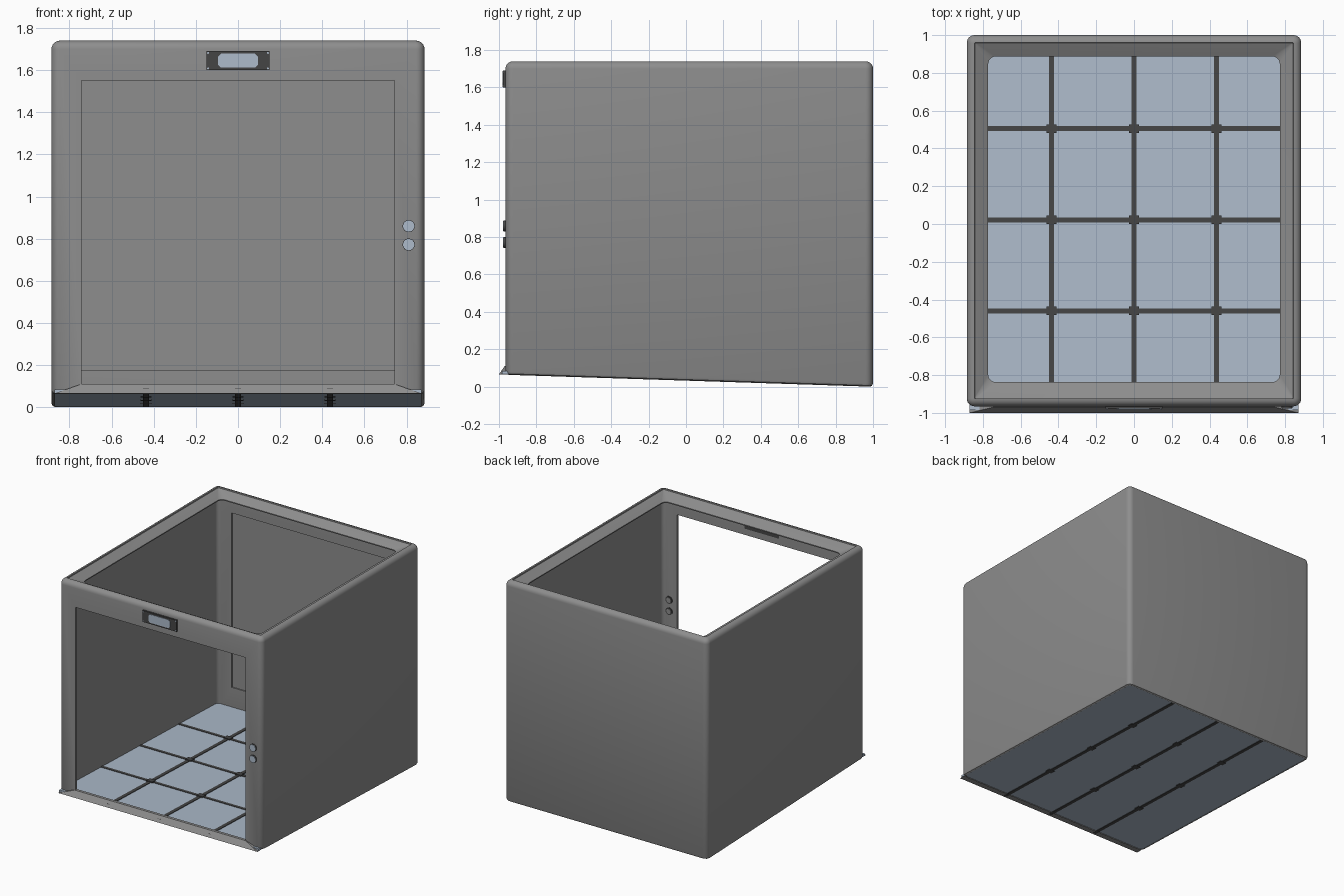
import bpy, bmesh, math

if "Cube" in bpy.data.objects:
    bpy.data.objects.remove(bpy.data.objects["Cube"])

def mat(name, c):
    m = bpy.data.materials.new(name)
    m.diffuse_color = (*c, 1)
    m.use_nodes = True
    m.node_tree.nodes["Principled BSDF"].inputs["Base Color"].default_value = m.diffuse_color
    return m

GREY = mat("wall grey", (0.27, 0.27, 0.27))
DARK = mat("dark trim", (0.06, 0.06, 0.06))
BLUE = mat("pale blue panel", (0.42, 0.50, 0.60))

def tilt(y):                      # the floor slopes down towards the back
    return 0.0325 * (1 - y)

def finish(name, bm, m, smooth=False):
    bmesh.ops.recalc_face_normals(bm, faces=bm.faces)
    me = bpy.data.meshes.new(name)
    bm.to_mesh(me)
    bm.free()
    ob = bpy.data.objects.new(name, me)
    bpy.context.collection.objects.link(ob)
    me.materials.append(m)
    bpy.ops.object.select_all(action='DESELECT')
    ob.select_set(True)
    bpy.context.view_layer.objects.active = ob
    if smooth:
        bpy.ops.object.shade_smooth_by_angle(angle=math.radians(35))
    return ob

def box(name, x0, x1, y0, y1, z0, z1, m, sloped=False):
    bm = bmesh.new()
    bmesh.ops.create_cube(bm, size=1)
    for v in bm.verts:
        v.co.x = x1 if v.co.x > 0 else x0
        v.co.y = y1 if v.co.y > 0 else y0
        v.co.z = (z1 if v.co.z > 0 else z0) + (tilt(v.co.y) if sloped else 0)
    return finish(name, bm, m)

def prism_y(name, pts, y0, y1, m, smooth=False):
    bm = bmesh.new()
    a = [bm.verts.new((x, y0, z)) for x, z in pts]
    b = [bm.verts.new((x, y1, z)) for x, z in pts]
    bm.faces.new(a)
    bm.faces.new(b[::-1])
    for i in range(len(a)):
        j = (i + 1) % len(a)
        bm.faces.new((a[i], b[i], b[j], a[j]))
    return finish(name, bm, m, smooth)

def circle(cx, cz, r, n=32):
    return [(cx + r * math.cos(2 * math.pi * i / n), cz + r * math.sin(2 * math.pi * i / n)) for i in range(n)]

def ring(bm, inset, z, r, sloped, front=0.0, n=6):
    hx, y0, y1 = 0.885 - inset, -0.965 + inset + front, 1.0 - inset
    out = []
    for cx, cy, a0 in ((hx - r, y1 - r, 0), (-hx + r, y1 - r, 90), (-hx + r, y0 + r, 180), (hx - r, y0 + r, 270)):
        for i in range(n + 1):
            a = math.radians(a0 + 90 * i / n)
            x, y = cx + r * math.cos(a), cy + r * math.sin(a)
            out.append(bm.verts.new((x, y, z + (tilt(y) if sloped else 0))))
    return out

# Car walls: closed loop of rounded rectangular rings with an inward rim on top
bm = bmesh.new()
prof = [(0.016, 0.0, 0.03, True, 0), (0.005, 0.006, 0.037, True, 0), (0.0, 0.018, 0.04, True, 0)]
for i in range(7):
    a = math.radians(15 * i)
    prof.append((0.04 * (1 - math.cos(a)), 1.70 + 0.04 * math.sin(a), 0.04 - 0.034 * (1 - math.cos(a)), False, 0))
prof += [(0.042, 1.732, 0.006, False, 0), (0.113, 1.692, 0.04, False, 0.015),
         (0.113, 1.684, 0.04, False, 0.015), (0.018, 1.712, 0.03, False, 0),
         (0.018, 0.012, 0.03, True, 0)]
rings = [ring(bm, *p) for p in prof]
N = len(rings[0])
for k in range(len(rings)):
    a, b = rings[k], rings[(k + 1) % len(rings)]
    for i in range(N):
        j = (i + 1) % N
        bm.faces.new((a[i], a[j], b[j], b[i]))
walls = finish("car_walls", bm, GREY)

# Door opening in the front, shallow recess in the back wall
for nm, y0, y1, z0 in (("door_cutter", -1.1, -0.8, 0.11), ("back_recess_cutter", 0.9, 0.991, 0.175)):
    cut = box(nm, -0.743, 0.743, y0, y1, z0, 1.55, GREY)
    cut.hide_render = True
    bpy.context.view_layer.objects.active = walls
    mod = walls.modifiers.new(nm, 'BOOLEAN')
    mod.operation, mod.solver, mod.object = 'DIFFERENCE', 'EXACT', cut
    bpy.ops.object.modifier_apply(modifier=nm)
    bpy.data.objects.remove(cut)
bpy.ops.object.select_all(action='DESELECT')
walls.select_set(True)
bpy.context.view_layer.objects.active = walls
bpy.ops.object.shade_smooth_by_angle(angle=math.radians(35))

# Sloped floor plate with seams and joint nodes
box("floor_plate", -0.87, 0.87, -0.985, 0.984, 0.004, 0.02, BLUE, True)
xs, ys = (-0.437, 0.0, 0.437), (-0.46, 0.022, 0.505)
for x in xs:
    box("floor_seam_long", x - 0.014, x + 0.014, -0.986, 0.983, 0.001, 0.024, DARK, True)
    for y in ys:
        box("floor_node", x - 0.026, x + 0.026, y - 0.022, y + 0.022, 0.0, 0.029, DARK, True)
for y in ys:
    box("floor_seam_cross", -0.868, 0.868, y - 0.013, y + 0.013, 0.015, 0.023, DARK, True)

# Flared door sill
bm = bmesh.new()
fb = [bm.verts.new((s * 0.87, -1.0, 0.066)) for s in (-1, 1)]
bb = [bm.verts.new((s * 0.87, -0.955, 0.066)) for s in (-1, 1)]
ft = [bm.verts.new((s * 0.745, -0.97, 0.11)) for s in (-1, 1)]
bt = [bm.verts.new((s * 0.745, -0.955, 0.11)) for s in (-1, 1)]
for q in ((fb[0], fb[1], ft[1], ft[0]), (ft[0], ft[1], bt[1], bt[0]), (bt[0], bt[1], bb[1], bb[0]),
          (bb[0], bb[1], fb[1], fb[0]), (fb[0], ft[0], bt[0], bb[0]), (fb[1], bb[1], bt[1], ft[1])):
    bm.faces.new(q)
finish("door_sill", bm, GREY)

# Floor indicator above the door, with its screen and corner bolts
box("indicator_frame", -0.15, 0.15, -0.978, -0.944, 1.6, 1.69, DARK)
w, h, c = 0.095, 0.033, 0.014
prism_y("indicator_screen", [(sx, 1.645 + sz) for sx, sz in (
    (-w, -h + c), (-w + c, -h), (w - c, -h), (w, -h + c), (w, h - c), (w - c, h), (-w + c, h), (-w, h - c))],
    -0.982, -0.97, BLUE)
for sx in (-1, 1):
    for z in (1.608, 1.682):
        prism_y("indicator_bolt", circle(sx * 0.142, z, 0.005, 8), -0.981, -0.97, BLUE)

# Call buttons: dark collar through the wall, pale cap at the front and inside
for z in (0.772, 0.86):
    prism_y("button_collar", circle(0.81, z, 0.029), -0.975, -0.942, DARK, True)
    prism_y("button_cap", circle(0.81, z, 0.027), -0.978, -0.96, BLUE, True)
    prism_y("button_inner_cap", circle(0.81, z, 0.02), -0.95, -0.939, GREY, True)
